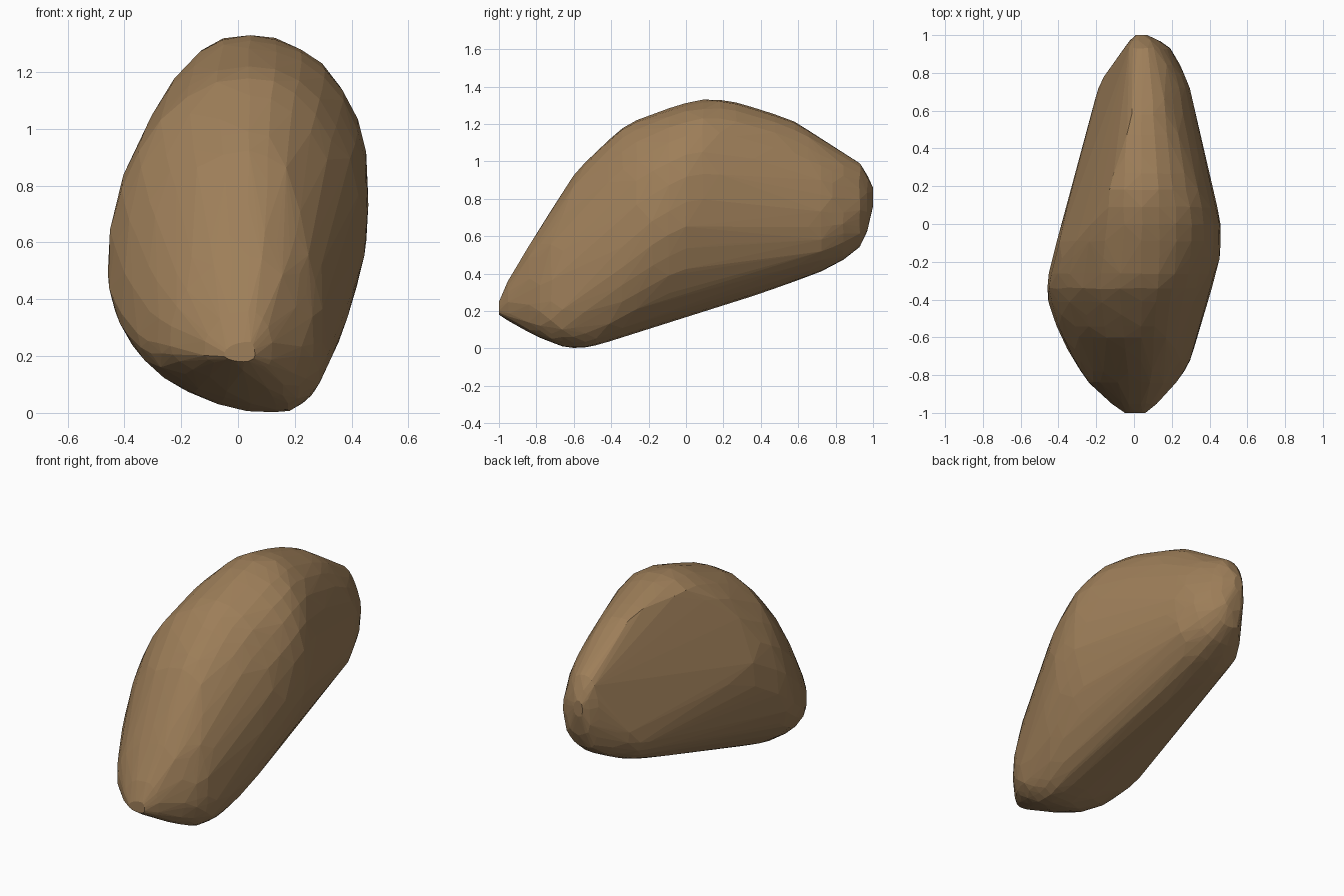
import bpy, bmesh, random
from math import cos, sin, pi

if "Cube" in bpy.data.objects:
    bpy.data.objects.remove(bpy.data.objects["Cube"])

random.seed(4)
SIDES = 28

# Stations along y: y, z bottom, z top, x left, x right, x of lowest point
STATIONS = [
    (-1.00, 0.18, 0.25, -0.05, 0.06, 0.02),
    (-0.95, 0.15, 0.36, -0.12, 0.12, 0.05),
    (-0.84, 0.09, 0.55, -0.24, 0.22, 0.10),
    (-0.72, 0.03, 0.73, -0.32, 0.30, 0.13),
    (-0.60, 0.00, 0.92, -0.38, 0.33, 0.13),
    (-0.48, 0.015, 1.05, -0.43, 0.36, 0.13),
    (-0.34, 0.06, 1.18, -0.46, 0.41, 0.12),
    (-0.18, 0.13, 1.25, -0.43, 0.45, 0.10),
    (0.00, 0.20, 1.31, -0.38, 0.46, 0.08),
    (0.18, 0.24, 1.33, -0.33, 0.42, 0.06),
    (0.36, 0.28, 1.29, -0.28, 0.37, 0.05),
    (0.58, 0.36, 1.215, -0.24, 0.32, 0.05),
    (0.72, 0.41, 1.12, -0.21, 0.295, 0.05),
    (0.84, 0.475, 1.04, -0.12, 0.245, 0.05),
    (0.93, 0.54, 0.99, -0.05, 0.19, 0.06),
    (0.97, 0.63, 0.92, -0.02, 0.14, 0.06),
    (1.00, 0.76, 0.86, 0.01, 0.07, 0.04),
]


def ramp(y, a, b):
    return min(1, max(0, (y - a) / (b - a)))


def catmull(a, b, c, d):
    """Midpoint between stations b and c."""
    return tuple((9 * (q + r) - p - s) / 16 for p, q, r, s in zip(a, b, c, d))


def sliced_side(y, z):
    """x limit of the flattened back-left face."""
    t = ramp(y, -0.2, 0.6)
    return -(0.47 - 0.09 * t - 0.146 * y - 0.24 * z) / 0.717


def section(y, zb, zt, xl, xr, xlow):
    """Lopsided oval cross-section: low and wide in front, boxy at the back left."""
    zm = zb + (0.32 + 0.13 * ramp(y, -0.7, 0)) * (zt - zb)
    lift = 0.08 * ramp(y, -0.6, -0.2) * (1 - ramp(y, 0.1, 0.6))
    back = ramp(y, 0.0, 0.5)
    pts = []
    for i in range(SIDES):
        a = 2 * pi * i / SIDES
        c, s = cos(a), sin(a)
        if c < 0:
            n = 1 - 0.2 * back if s >= 0 else 1.1 - 0.4 * back
        else:
            n = 0.98 if s >= 0 else 0.92
        u, v = abs(c) ** n, abs(s) ** n
        mid = 0.04 if s >= 0 else xlow
        mid = min(max(mid, xl + 0.02), xr - 0.02)
        x = mid + (xr - mid) * u if c > 0 else mid - (mid - xl) * u
        z = zm + (zt - zm) * v if s >= 0 else zm - (zm - zb) * v
        if c > 0:
            z += lift * u * u
        pts.append((max(x, min(sliced_side(y, z), xr - 0.02)), y, z))
    return pts


# Rings with one in-between ring on the long middle stretch
rings = []
for i, st in enumerate(STATIONS):
    rings.append(section(*st))
    if 2 <= i <= 12:
        rings.append(section(*catmull(*STATIONS[i - 1:i + 3])))

# Irregular points wrapped in a hull give the chipped, faceted skin
J = 0.004
bm = bmesh.new()
for k, ring in enumerate(rings):
    j = J if 0 < k < len(rings) - 1 else 0.0
    for x, y, z in ring:
        bm.verts.new((x + random.uniform(-j, j), y + random.uniform(-j, j),
                      max(0, z + random.uniform(-j, j))))
bmesh.ops.remove_doubles(bm, verts=bm.verts[:], dist=0.012)
hull = bmesh.ops.convex_hull(bm, input=bm.verts[:])
bmesh.ops.delete(bm, geom=[v for v in bm.verts if not v.link_faces], context='VERTS')
bmesh.ops.recalc_face_normals(bm, faces=bm.faces[:])

# Faceted boulder
mesh = bpy.data.meshes.new("boulder")
bm.to_mesh(mesh)
bm.free()
boulder = bpy.data.objects.new("boulder", mesh)
bpy.context.collection.objects.link(boulder)

mat = bpy.data.materials.new("brown_stone")
mat.diffuse_color = (0.34, 0.21, 0.10, 1)
mat.use_nodes = True
mat.node_tree.nodes["Principled BSDF"].inputs["Base Color"].default_value = mat.diffuse_color
mesh.materials.append(mat)
